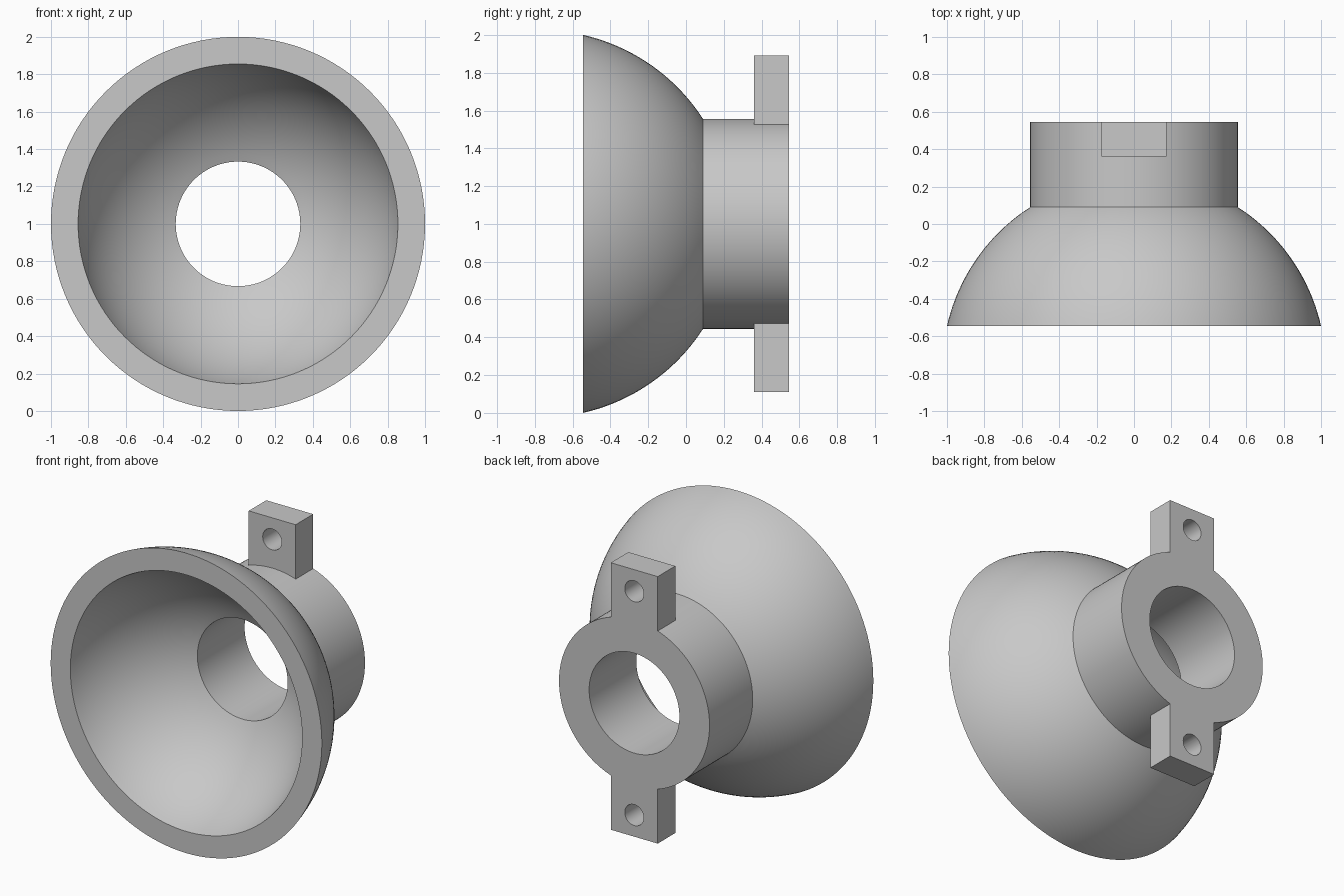
import bpy, bmesh, math
from mathutils import Vector, Matrix

cube = bpy.data.objects.get("Cube")
if cube:
    bpy.data.objects.remove(cube, do_unlink=True)

FRONT, BACK = -0.545, 0.545
AXIS_Z = 1.0
SPHERE_Y = -0.772          # shared centre of the inner and outer bowl arcs
BORE, NECK = 0.333, 0.555
ARC_STEPS, SEGMENTS = 20, 128

grey = bpy.data.materials.new("plain grey")
grey.use_nodes = True
colour = (0.58, 0.58, 0.58, 1)
grey.diffuse_color = colour
grey.node_tree.nodes["Principled BSDF"].inputs["Base Color"].default_value = colour


def make_object(name, bm):
    bmesh.ops.recalc_face_normals(bm, faces=bm.faces)
    mesh = bpy.data.meshes.new(name)
    bm.to_mesh(mesh)
    bm.free()
    mesh.materials.append(grey)
    obj = bpy.data.objects.new(name, mesh)
    bpy.context.collection.objects.link(obj)
    return obj


def bowl_arc(r_start, r_end):
    """Arc from the front rim to a smaller radius, as (radius, y) points."""
    depth = FRONT - SPHERE_Y
    radius = math.hypot(r_start, depth)
    a0, a1 = math.atan2(r_start, depth), math.asin(r_end / radius)
    angles = [a0 + (a1 - a0) * i / ARC_STEPS for i in range(ARC_STEPS + 1)]
    return [(radius * math.sin(a), SPHERE_Y + radius * math.cos(a)) for a in angles]


def combine(target, other, operation):
    mod = target.modifiers.new(operation.lower(), 'BOOLEAN')
    mod.operation, mod.solver, mod.object = operation, 'EXACT', other
    bpy.context.view_layer.objects.active = target
    bpy.ops.object.modifier_apply(modifier=mod.name)
    bpy.data.objects.remove(other, do_unlink=True)


# Bowl and neck: one closed wall profile turned around the y axis
profile = bowl_arc(1.0, NECK) + [(NECK, BACK), (BORE, BACK)]
profile += reversed(bowl_arc(0.855, BORE))
bm = bmesh.new()
verts = [bm.verts.new((r, y, AXIS_Z)) for r, y in profile]
edges = [bm.edges.new((v, verts[(i + 1) % len(verts)])) for i, v in enumerate(verts)]
bmesh.ops.spin(bm, geom=verts + edges, cent=(0, 0, AXIS_Z), axis=(0, 1, 0),
               angle=math.tau, steps=SEGMENTS, use_duplicate=False)
bmesh.ops.remove_doubles(bm, verts=bm.verts, dist=0.0001)
body = make_object("bowl_with_neck", bm)

# Mounting tabs above and below the neck, each with a screw hole
TAB_FRONT, TAB_WIDTH, TAB_IN, TAB_OUT = 0.36, 0.346, 0.46, 0.89
for side, name in ((1, "upper_tab"), (-1, "lower_tab")):
    bm = bmesh.new()
    size = Vector((TAB_WIDTH, BACK - TAB_FRONT, TAB_OUT - TAB_IN))
    centre = Vector((0, (BACK + TAB_FRONT) / 2, AXIS_Z + side * (TAB_OUT + TAB_IN) / 2))
    bmesh.ops.create_cube(bm, size=1, matrix=Matrix.Translation(centre) @ Matrix.Diagonal(size.to_4d()))
    combine(body, make_object(name, bm), 'UNION')

    bm = bmesh.new()
    place = Matrix.Translation((0, centre.y, AXIS_Z + side * 0.746))
    bmesh.ops.create_cone(bm, cap_ends=True, segments=48, radius1=0.07, radius2=0.07,
                          depth=0.5, matrix=place @ Matrix.Rotation(math.pi / 2, 4, 'X'))
    cutter = make_object(name + "_hole_cutter", bm)
    cutter.hide_render = True
    combine(body, cutter, 'DIFFERENCE')

# Smooth the curved walls and keep the edges crisp
bpy.ops.object.select_all(action='DESELECT')
body.select_set(True)
bpy.context.view_layer.objects.active = body
bpy.ops.object.shade_smooth_by_angle(angle=math.radians(30))
